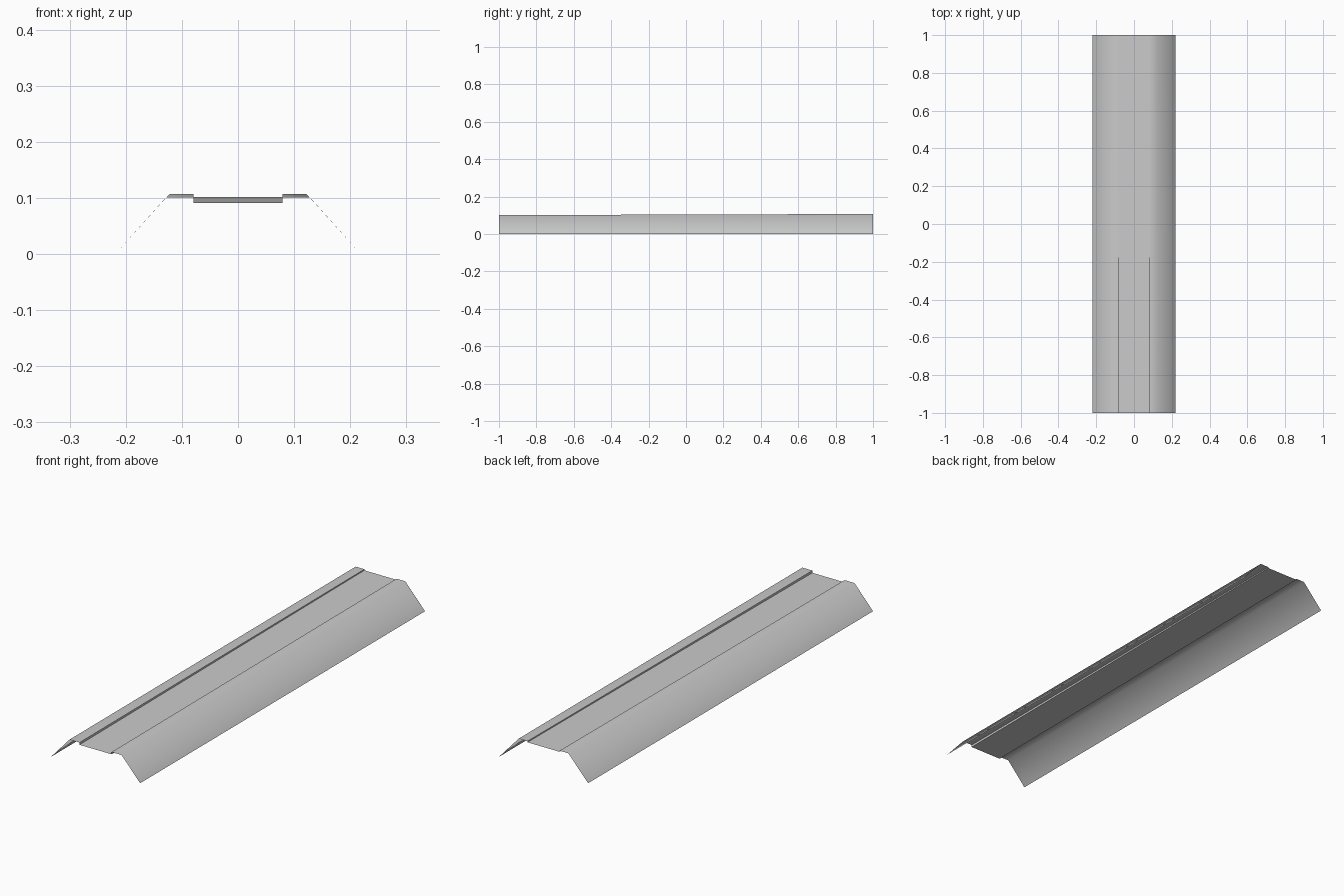
import bpy
import math

if "Cube" in bpy.data.objects:
    bpy.data.objects.remove(bpy.data.objects["Cube"])

# half cross-section (x, z) at each end: channel edge, riser top, shoulder, skirt foot
FRONT = [(0.079, 0.091), (0.079, 0.101), (0.128, 0.101), (0.219, 0.0)]
BACK = [(0.079, 0.102), (0.079, 0.107), (0.122, 0.107), (0.219, 0.0)]


def full_profile(half, y):
    left = [(-x, y, z) for x, z in reversed(half)]
    return left + [(x, y, z) for x, z in half]


# folded sheet, slightly rising toward the back
STEPS = 8
verts, faces = [], []
n = len(FRONT) * 2
for s in range(STEPS + 1):
    t = s / STEPS
    half = [(a[0] + (b[0] - a[0]) * t, a[1] + (b[1] - a[1]) * t)
            for a, b in zip(FRONT, BACK)]
    verts += full_profile(half, -1 + 2 * t)
for s in range(STEPS):
    for i in range(n - 1):
        a = s * n + i
        faces.append((a, a + 1, a + n + 1, a + n))

mesh = bpy.data.meshes.new("folded_cover_sheet")
mesh.from_pydata(verts, [], faces)
mesh.update()
sheet = bpy.data.objects.new("folded_cover_sheet", mesh)
bpy.context.collection.objects.link(sheet)

# soft shoulders, crisp channel steps
bpy.context.view_layer.objects.active = sheet
sheet.select_set(True)
bpy.ops.object.shade_smooth_by_angle(angle=math.radians(60))
